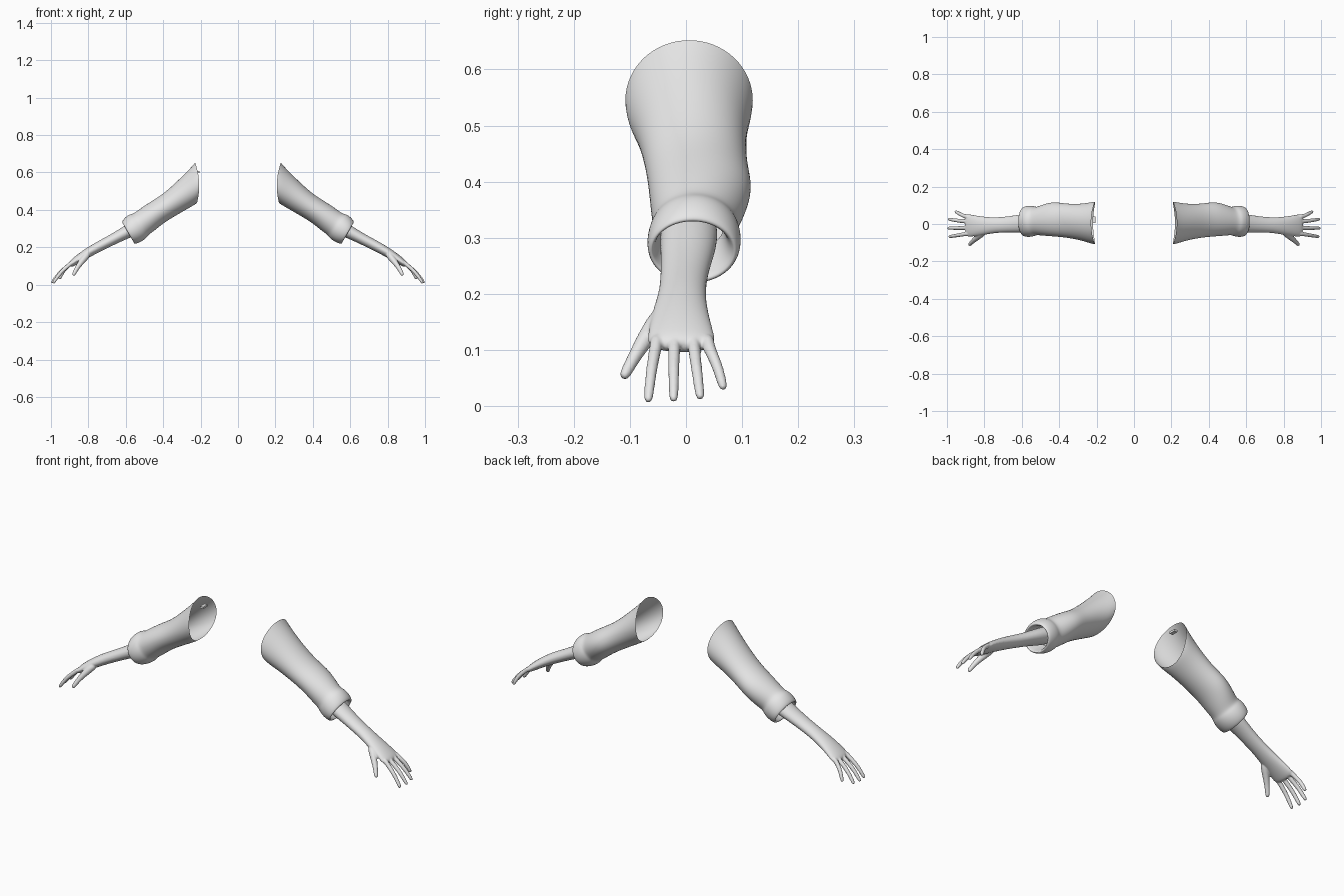
import bpy, bmesh, math
from mathutils import Vector

if "Cube" in bpy.data.objects:
    bpy.data.objects.remove(bpy.data.objects["Cube"])

SEG = 16
# compensates for the shrinkage of subdivided rings
GROW = 1 / (2 / 3 + math.cos(2 * math.pi / SEG) / 3)

grey = bpy.data.materials.new("light_grey")
grey.diffuse_color = (0.8, 0.8, 0.8, 1)
grey.use_nodes = True
grey.node_tree.nodes["Principled BSDF"].inputs["Base Color"].default_value = grey.diffuse_color


def loft(bm, rings, closed):
    """Skin a list of point rings, optionally capping both ends."""
    loops = [[bm.verts.new(p) for p in r] for r in rings]
    for a, b in zip(loops, loops[1:]):
        for i in range(len(a)):
            j = (i + 1) % len(a)
            bm.faces.new((a[i], a[j], b[j], b[i]))
    if closed:
        bm.faces.new(loops[0][::-1])
        bm.faces.new(loops[-1])


def oval(top, bottom, y0, y1, bow=0.0):
    """Oval ring through a top and bottom (x, z) point; bow pulls its sides in x."""
    t = Vector((top[0], (y0 + y1) / 2, top[1]))
    b = Vector((bottom[0], (y0 + y1) / 2, bottom[1]))
    mid, up, side = (t + b) / 2, (t - b) / 2 * GROW, Vector((0, (y1 - y0) / 2 * GROW, 0))
    pts = []
    for i in range(SEG):
        a = 2 * math.pi * i / SEG
        pts.append(mid + up * math.cos(a) + side * math.sin(a)
                   - Vector((bow * math.sin(a) ** 2, 0, 0)))
    return pts


def tube(bm, path):
    """Round tapering finger along (x, y, z, radius) points with a rounded tip."""
    pts = [Vector(p[:3]) for p in path]
    rad = [p[3] for p in path]
    tip = (pts[-1] - pts[-2]).normalized()
    pts.append(pts[-1] + tip * rad[-1] * 0.8)
    rad.append(rad[-1] * 0.55)
    rings = []
    for k, p in enumerate(pts):
        d = (pts[min(k + 1, len(pts) - 1)] - pts[max(k - 1, 0)]).normalized()
        u = d.cross(Vector((0, 1, 0))).normalized()
        v = d.cross(u)
        rings.append([p + (u * math.cos(a) + v * math.sin(a)) * rad[k] * 1.06
                      for a in (math.pi * i / 5 for i in range(10))])
    loft(bm, rings, True)


def make(name, bm):
    bmesh.ops.recalc_face_normals(bm, faces=bm.faces)
    for f in bm.faces:
        f.smooth = True
    me = bpy.data.meshes.new(name)
    bm.to_mesh(me)
    bm.free()
    me.materials.append(grey)
    ob = bpy.data.objects.new(name, me)
    bpy.context.collection.objects.link(ob)
    return ob


def subdivide(ob):
    m = ob.modifiers.new("Subdivision", 'SUBSURF')
    m.levels = m.render_levels = 2


# Sleeves: open at the shoulder, rolled cuff turned in at the forearm
bm = bmesh.new()
loft(bm, [oval(*r) for r in [
    ((.230, .652), (.220, .438), -.108, .119, .018),
    ((.250, .628), (.232, .428), -.106, .117, .016),
    ((.305, .572), (.280, .400), -.085, .106, .006),
    ((.395, .487), (.345, .363), -.071, .108),
    ((.460, .448), (.400, .328), -.066, .120),
    ((.525, .405), (.450, .287), -.062, .103),
    ((.560, .378), (.482, .265), -.058, .088),
    ((.580, .377), (.488, .252), -.064, .095),
    ((.605, .358), (.515, .230), -.070, .099),
    ((.621, .337), (.553, .216), -.067, .093),
    ((.618, .326), (.560, .226), -.058, .082),
    ((.590, .335), (.532, .250), -.052, .072),
    ((.555, .355), (.500, .280), -.046, .066),
]], False)
sleeve = make("sleeve", bm)
subdivide(sleeve)
sleeve.modifiers.new("Mirror", 'MIRROR').use_mirror_merge = False

# Forearms and palms
bm = bmesh.new()
loft(bm, [oval(*r) for r in [
    ((.510, .372), (.470, .300), -.045, .058),
    ((.590, .326), (.555, .260), -.046, .056),
    ((.640, .293), (.610, .238), -.045, .048),
    ((.700, .258), (.675, .207), -.045, .038),
    ((.760, .226), (.735, .178), -.048, .035),
    ((.800, .202), (.778, .155), -.056, .037),
    ((.845, .172), (.825, .130), -.063, .043),
    ((.888, .138), (.868, .104), -.069, .052),
    ((.910, .115), (.895, .090), -.066, .052),
]], True)

# Fingers: knuckle y, middle y, then tip position
for y0, y1, tx, ty, tz in [(-.054, -.062, .985, -.067, .013), (-.021, -.022, .992, -.022, .014),
                           (.014, .019, .988, .025, .018), (.040, .055, .952, .066, .035)]:
    tube(bm, [(.880, y0 * .95, .125, .012), (.905, y0, .104, .011),
              ((.905 + tx) / 2 + .006, y1, (.104 + tz) / 2 + .006, .0098), (tx, ty, tz, .0088)])
# Thumb
tube(bm, [(.795, -.036, .172, .020), (.832, -.066, .130, .017),
          (.862, -.092, .088, .0115), (.878, -.109, .056, .0105)])
arm = make("forearm_and_hand", bm)
subdivide(arm)
blend = arm.modifiers.new("Blend", 'REMESH')
blend.mode, blend.voxel_size, blend.use_smooth_shade = 'VOXEL', 0.0035, True
soft = arm.modifiers.new("Soften", 'SMOOTH')
soft.factor, soft.iterations = 0.5, 4
arm.modifiers.new("Mirror", 'MIRROR').use_mirror_merge = False

# Small tab in the mouth of one sleeve
bm = bmesh.new()
bmesh.ops.create_cube(bm, size=1)
bmesh.ops.scale(bm, vec=(.018, .034, .010), verts=bm.verts)
bmesh.ops.translate(bm, vec=(-.214, .022, .603), verts=bm.verts)
tab = make("sleeve_tab", bm)
for p in tab.data.polygons:
    p.use_smooth = False
